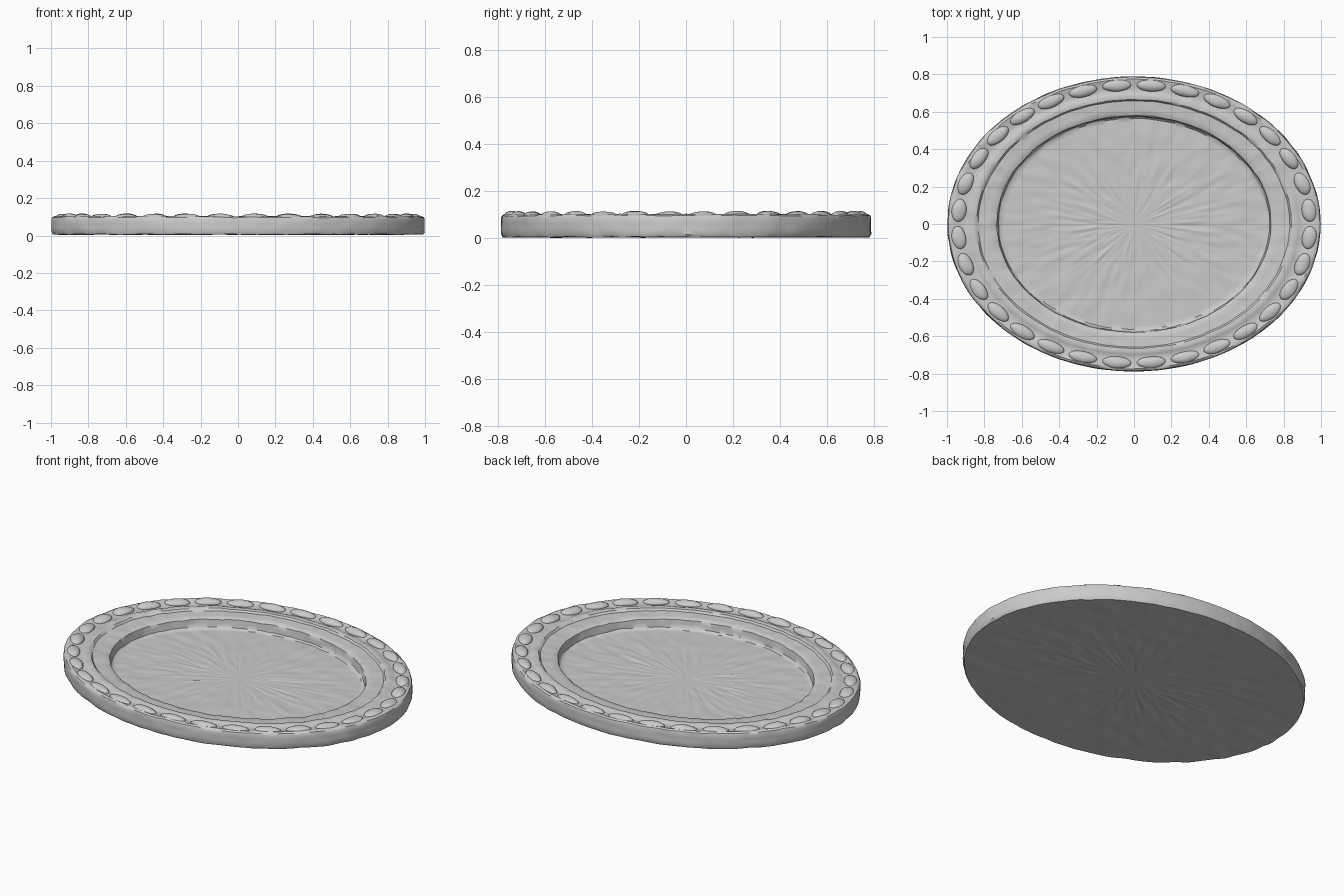
import bpy, bmesh, math
from mathutils import Vector, noise

if "Cube" in bpy.data.objects:
    bpy.data.objects.remove(bpy.data.objects["Cube"])

OVAL = 0.79      # y squash of the whole plate
SEG = 288
BEADS = 32


def subdivide(points, step):
    """Fill a profile with intermediate points so the hammered noise can act."""
    out = []
    for (r0, z0), (r1, z1) in zip(points, points[1:]):
        n = max(1, round(math.hypot(r1 - r0, z1 - z0) / step))
        out += [(r0 + (r1 - r0) * i / n, z0 + (z1 - z0) * i / n) for i in range(n)]
    return out + [points[-1]]


def hammered(r, a, z):
    """Radially streaked surface roughness, fading out at the centre."""
    amp = 0.004 * min(1.0, r / 0.25)
    p = Vector((math.cos(a) * 11, math.sin(a) * 11, r * 8 + z * 25))
    return (r + amp * noise.noise(p + Vector((40, 7, 3)))
            - 0.003 * min(1.0, r), z + amp * noise.noise(p))


def finish(bm, name):
    bmesh.ops.recalc_face_normals(bm, faces=bm.faces)
    mesh = bpy.data.meshes.new(name)
    bm.to_mesh(mesh)
    bm.free()
    obj = bpy.data.objects.new(name, mesh)
    bpy.context.collection.objects.link(obj)
    bpy.context.view_layer.objects.active = obj
    obj.select_set(True)
    bpy.ops.object.shade_smooth_by_angle(angle=math.radians(40))
    obj.select_set(False)
    return obj


# Oval plate: recessed floor, inner lip, moulded step, bead channel, outer wall, underside
profile = subdivide([
    (0.03, 0.027), (0.715, 0.027), (0.727, 0.035), (0.735, 0.078), (0.745, 0.084),
    (0.78, 0.085), (0.835, 0.088), (0.845, 0.099), (0.865, 0.102), (0.885, 0.098),
    (0.90, 0.092), (0.945, 0.096), (0.982, 0.103), (0.995, 0.097), (1.0, 0.085),
    (1.0, 0.02), (0.992, 0.006), (0.03, 0.006)], 0.025)
bm = bmesh.new()
rings = []
for r, z in profile:
    ring = []
    for i in range(SEG):
        a = 2 * math.pi * i / SEG
        rr, zz = hammered(r, a, z)
        ring.append(bm.verts.new((rr * math.cos(a), rr * math.sin(a) * OVAL, zz)))
    rings.append(ring)
for lo, hi in zip(rings, rings[1:]):
    for i in range(SEG):
        j = (i + 1) % SEG
        bm.faces.new((lo[i], lo[j], hi[j], hi[i]))
for ring, z in ((rings[0], 0.027), (rings[-1], 0.006)):
    c = bm.verts.new((0, 0, z))
    for i in range(SEG):
        bm.faces.new((c, ring[i], ring[(i + 1) % SEG]))
finish(bm, "oval_plate")

# Rim beads: flattened oval domes seated in the channel, evenly spaced
bm = bmesh.new()
for k in range(BEADS):
    a = 2 * math.pi * (k + 0.5) / BEADS
    made = bmesh.ops.create_uvsphere(bm, u_segments=24, v_segments=12, radius=1)
    for v in made["verts"]:
        radial, along = v.co.x * 0.04, v.co.y * 0.078
        z = 0.094 + v.co.z * 0.022
        ang = a + along / 0.945
        r, z = hammered(0.945 + radial, ang, z)
        v.co = (r * math.cos(ang), r * math.sin(ang) * OVAL, z)
finish(bm, "rim_beads")
